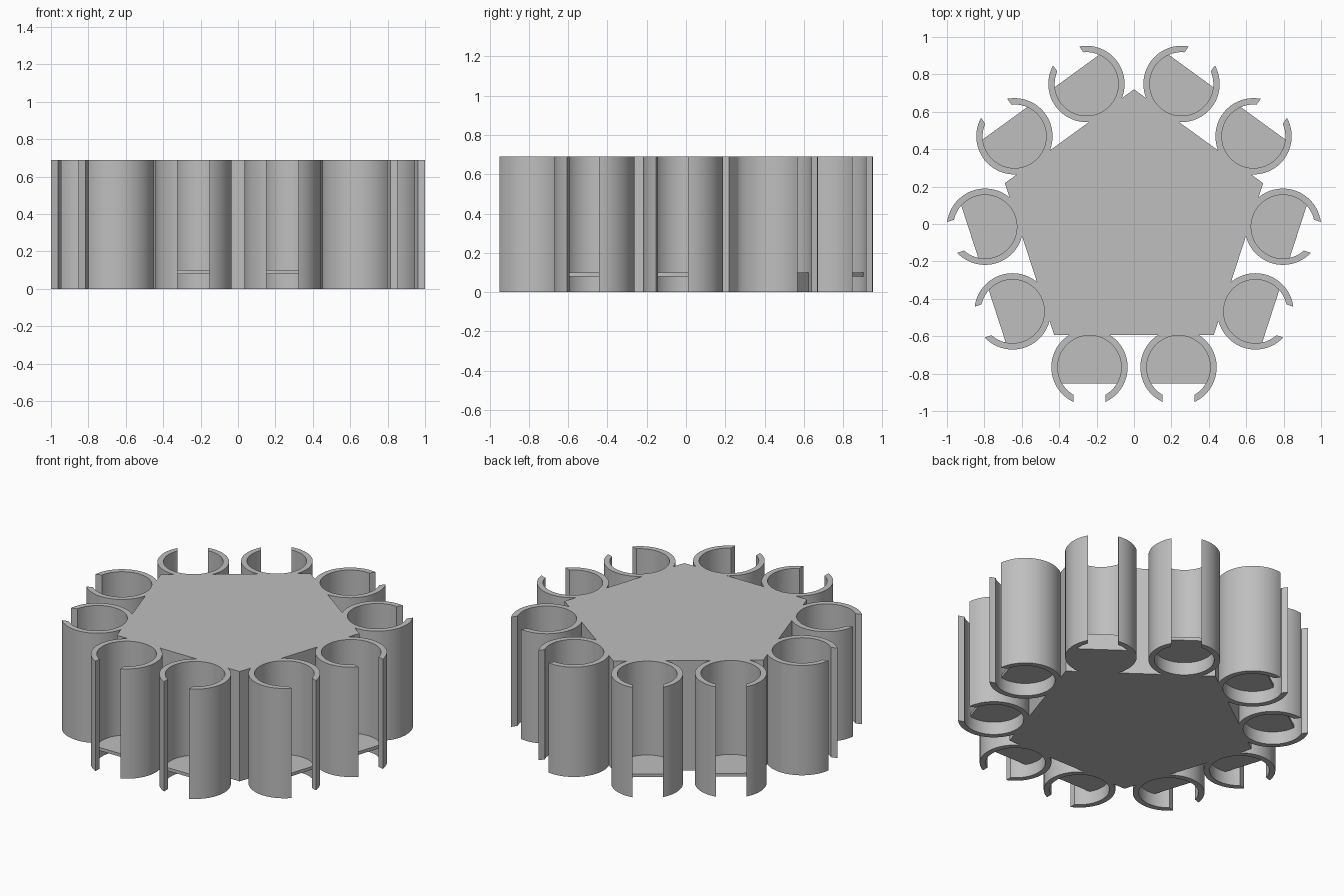
import bpy
import bmesh
from math import sin, cos, asin, pi, radians
from mathutils import Matrix

cube = bpy.data.objects.get("Cube")
if cube:
    bpy.data.objects.remove(cube, do_unlink=True)

HEIGHT = 0.69
CENTRE_Y = -0.006
CORE_RADIUS = 0.726
OUTER, INNER = 0.204, 0.17
SLOT_HALF = 0.0865
TUBE_REACH, TUBE_SIDE = 0.76, 0.238

grey = bpy.data.materials.new("plain grey")
grey.use_nodes = True
grey.diffuse_color = (0.52, 0.52, 0.52, 1)
grey.node_tree.nodes["Principled BSDF"].inputs["Base Color"].default_value = grey.diffuse_color


def arc(radius, start, end, steps):
    """Points on an arc; angle 0 points outward along -y."""
    return [(radius * sin(start + (end - start) * i / steps),
             -radius * cos(start + (end - start) * i / steps))
            for i in range(steps + 1)]


def prism(name, outline, bottom, top, matrix, smooth=True):
    """Extrude a closed outline between two heights."""
    bm = bmesh.new()
    face = bm.faces.new([bm.verts.new((x, y, bottom)) for x, y in outline])
    result = bmesh.ops.extrude_face_region(bm, geom=[face])
    moved = [v for v in result["geom"] if isinstance(v, bmesh.types.BMVert)]
    bmesh.ops.translate(bm, verts=moved, vec=(0, 0, top - bottom))
    bmesh.ops.recalc_face_normals(bm, faces=bm.faces)
    bm.transform(matrix)
    mesh = bpy.data.meshes.new(name)
    bm.to_mesh(mesh)
    bm.free()
    mesh.materials.append(grey)
    obj = bpy.data.objects.new(name, mesh)
    bpy.context.collection.objects.link(obj)
    if smooth:
        bpy.ops.object.select_all(action="DESELECT")
        obj.select_set(True)
        bpy.context.view_layer.objects.active = obj
        bpy.ops.object.shade_smooth_by_angle(angle=radians(30))
    return obj


base = Matrix.Translation((0, CENTRE_Y, 0))

# Five-sided core
pentagon = [(CORE_RADIUS * sin(2 * pi * i / 5), CORE_RADIUS * cos(2 * pi * i / 5))
            for i in range(5)]
prism("core", pentagon, 0, HEIGHT, base, smooth=False)

# Slotted tube section with parallel slot edges
a_out, a_in = asin(SLOT_HALF / OUTER), asin(SLOT_HALF / INNER)
c_shape = (arc(OUTER, a_out, 2 * pi - a_out, 64)
           + arc(INNER, 2 * pi - a_in, a_in, 64))

# Floor section: a disc with its outward side cut flat
floor_shape = arc(INNER + 0.002, pi / 3, 2 * pi - pi / 3, 48)

# Two tubes on every side of the core
for side in range(5):
    turn = base @ Matrix.Rotation(2 * pi * side / 5, 4, "Z")
    for label, sign in (("a", -1), ("b", 1)):
        place = turn @ Matrix.Translation((sign * TUBE_SIDE, -TUBE_REACH, 0))
        prism(f"tube_{side + 1}{label}", c_shape, 0, HEIGHT, place)
        # One floor is a solid block reaching the ground
        solid = side == 2 and sign == -1
        prism(f"tube_floor_{side + 1}{label}", floor_shape,
              0 if solid else 0.08, 0.1, place)
